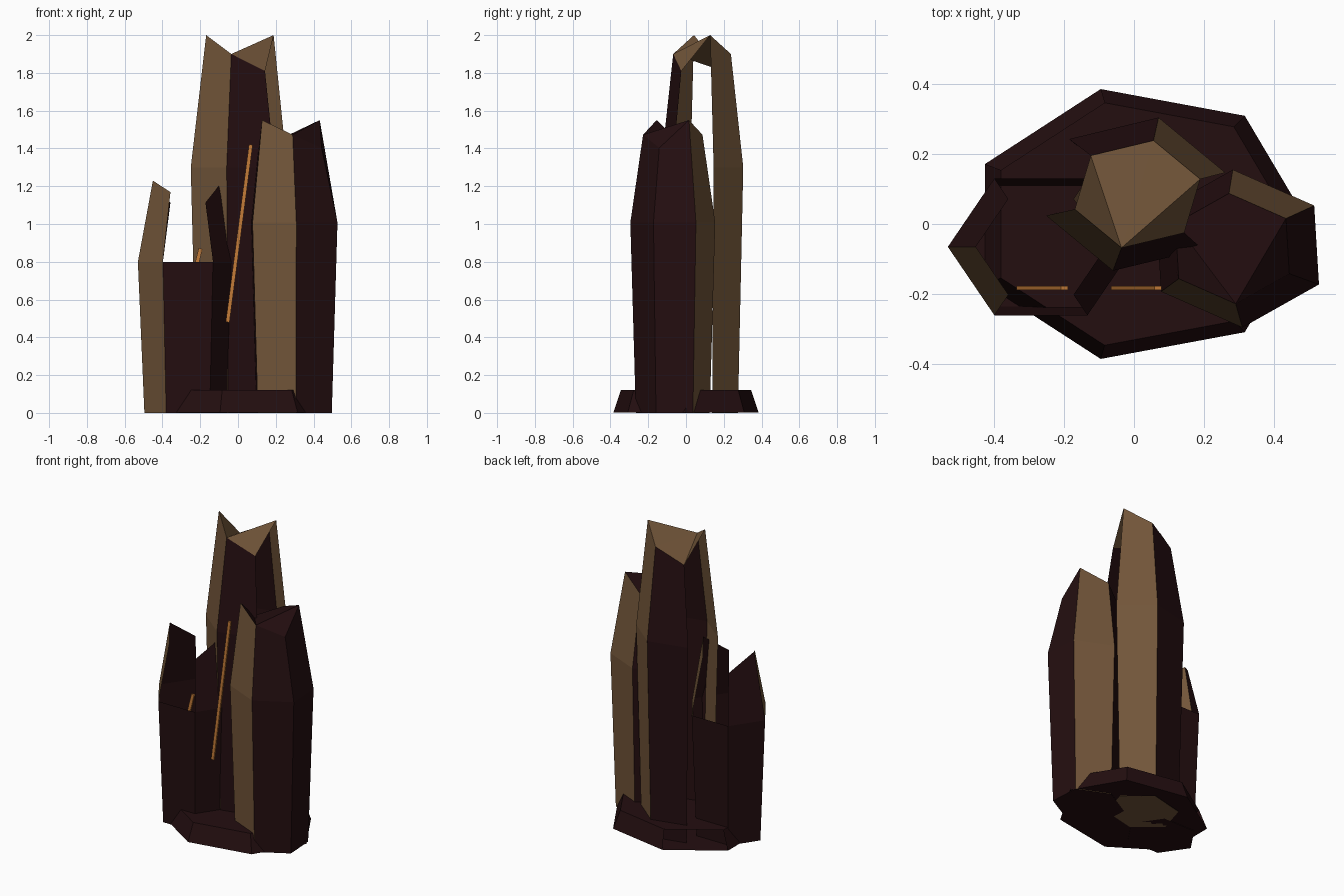
import bpy, bmesh, math
from mathutils import Vector

cube = bpy.data.objects.get("Cube")
if cube:
    bpy.data.objects.remove(cube)


def material(name, rgb):
    m = bpy.data.materials.new(name)
    m.use_nodes = True
    m.diffuse_color = (*rgb, 1)
    bsdf = next(n for n in m.node_tree.nodes if n.type == 'BSDF_PRINCIPLED')
    bsdf.inputs["Base Color"].default_value = (*rgb, 1)
    bsdf.inputs["Roughness"].default_value = 0.8
    return m


MAROON = material("dark_maroon", (0.0176, 0.0044, 0.0052))
BROWN = material("dusty_brown", (0.171, 0.093, 0.042))
AMBER = material("amber_vein", (0.56, 0.2, 0.04))


def finish(name, bm, *mats):
    bmesh.ops.recalc_face_normals(bm, faces=bm.faces)
    mesh = bpy.data.meshes.new(name)
    bm.to_mesh(mesh)
    bm.free()
    for m in mats:
        mesh.materials.append(m)
    obj = bpy.data.objects.new(name, mesh)
    bpy.context.collection.objects.link(obj)
    return obj


def ring(bm, n, centre, rx, ry, turn, heights):
    verts = []
    for i in range(n):
        a = math.radians(turn) + math.tau * i / n
        verts.append(bm.verts.new((centre[0] + rx * math.cos(a),
                                   centre[1] + ry * math.sin(a),
                                   heights[i % len(heights)])))
    return verts


def crystal(name, centre, rx, ry, turn, height, shift=0,
            open_lower=(), open_upper=(), cap=None, foot=0):
    """Six-sided shard: narrow foot, wide waist, jagged tapered crown."""
    bm = bmesh.new()
    x, y = centre
    low = ring(bm, 6, centre, rx * 0.87, ry * 0.87, turn, [0])
    mid = ring(bm, 6, centre, rx, ry, turn, [height * 0.65])
    top = ring(bm, 6, (x + shift, y), rx * 0.7, ry * 0.7, turn,
               [height, height * 0.95, height * 0.905])
    for a, b, gaps in ((low, mid, open_lower), (mid, top, open_upper)):
        for i in range(6):
            if i not in gaps:
                j = (i + 1) % 6
                f = bm.faces.new((a[i], a[j], b[j], b[i]))
                f.material_index = 1 if i % 3 == 0 else 0
    bm.faces.new(low[::-1]).material_index = foot
    # crown fans out from the front corner
    if cap is not None:
        for k in range(1, 5):
            f = bm.faces.new((top[4], top[(4 + k) % 6], top[(5 + k) % 6]))
            f.material_index = cap
    return finish(name, bm, MAROON, BROWN)


# Seven-sided plinth, with one open side panel at the back
bm = bmesh.new()
bottom = ring(bm, 7, (0.013, 0), 0.485, 0.394, 0, [0.003])
upper = ring(bm, 7, (0.013, 0), 0.435, 0.354, 0, [0.12])
for i in range(7):
    if i != 2:
        j = (i + 1) % 7
        bm.faces.new((bottom[i], bottom[j], upper[j], upper[i]))
bm.faces.new(bottom[::-1])
bm.faces.new(upper)
finish("plinth", bm, MAROON)

# Three shards
crystal("tall_crystal", (0.005, 0.085), 0.265, 0.225, 15.8, 2.0, shift=0.005,
        open_lower=(2, 5), open_upper=(2, 5), cap=1, foot=1)
crystal("left_crystal", (0.295, -0.07), 0.26, 0.225, 33, 1.55, shift=-0.015,
        cap=0)
crystal("right_crystal", (-0.265, -0.065), 0.265, 0.225, 0, 1.23,
        open_upper=(1, 4))


# Thin slanted veins
def vein(name, start, end):
    bm = bmesh.new()
    a, b = Vector(start), Vector(end)
    bmesh.ops.create_cube(bm, size=1)
    bmesh.ops.scale(bm, vec=(0.02, 0.012, (b - a).length), verts=bm.verts)
    obj = finish(name, bm, AMBER)
    obj.location = (a + b) / 2
    obj.rotation_euler.y = math.atan2(b.x - a.x, b.z - a.z)


vein("long_vein", (-0.055, -0.182, 0.48), (0.068, -0.182, 1.42))
vein("short_vein", (-0.325, -0.182, 0.36), (-0.198, -0.182, 0.87))
